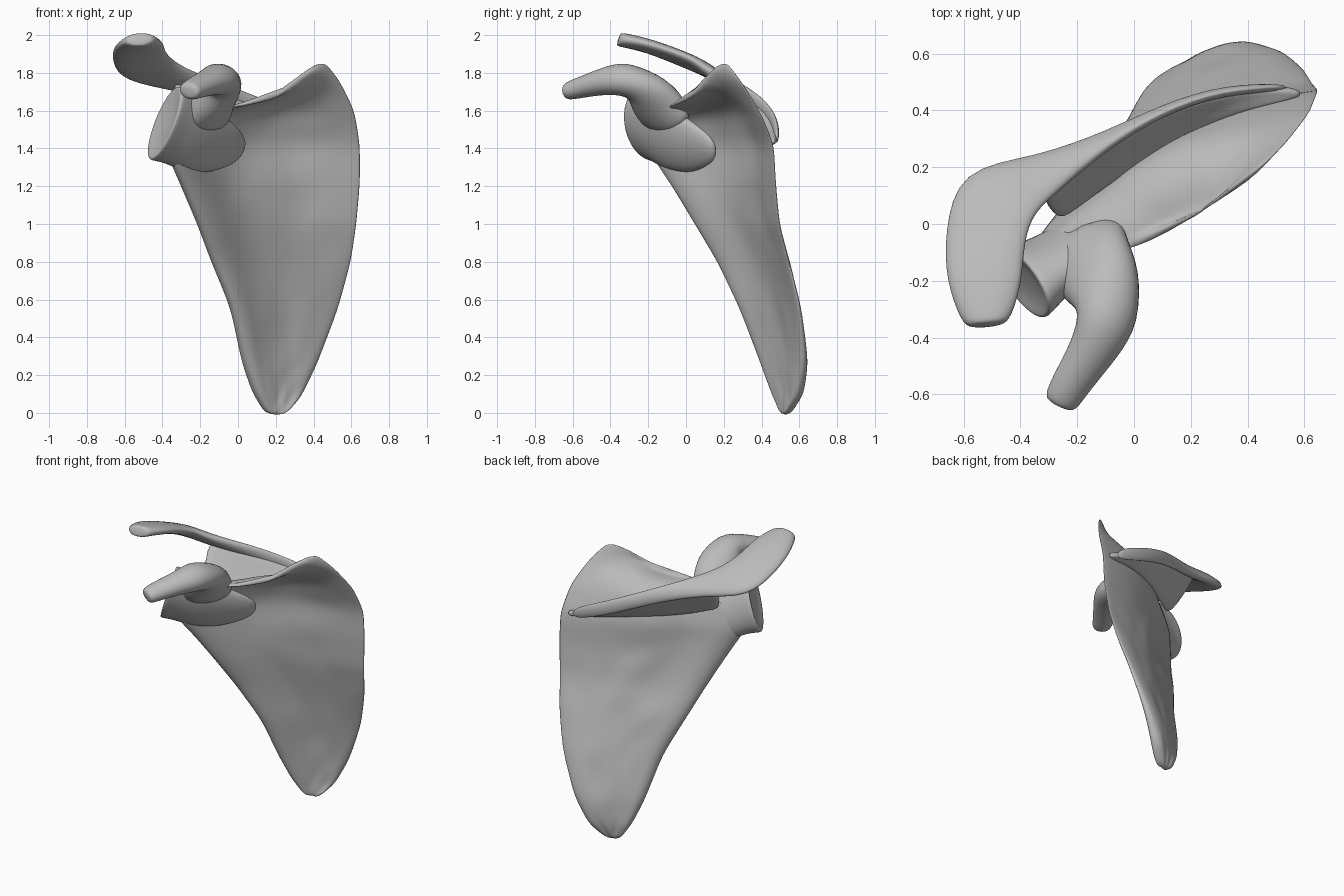
import bpy, bmesh, random
from mathutils import Vector as V
from math import sin, cos, pi

random.seed(4)
if "Cube" in bpy.data.objects:
    bpy.data.objects.remove(bpy.data.objects["Cube"])

bone = bpy.data.materials.new("bone_grey")
bone.use_nodes = True
GREY = (0.5, 0.5, 0.5, 1)
bone.diffuse_color = GREY
bone.node_tree.nodes["Principled BSDF"].inputs["Base Color"].default_value = GREY


def loft(name, rings, levels=2):
    """Skin a list of equal rings, cap both ends and round the result."""
    bm = bmesh.new()
    loops = [[bm.verts.new(p) for p in ring] for ring in rings]
    for a, b in zip(loops, loops[1:]):
        for i in range(len(a)):
            j = (i + 1) % len(a)
            bm.faces.new((a[i], a[j], b[j], b[i]))
    bm.faces.new(loops[0])
    bm.faces.new(loops[-1])
    bmesh.ops.recalc_face_normals(bm, faces=bm.faces)
    mesh = bpy.data.meshes.new(name)
    bm.to_mesh(mesh)
    bm.free()
    mesh.materials.append(bone)
    obj = bpy.data.objects.new(name, mesh)
    bpy.context.collection.objects.link(obj)
    sub = obj.modifiers.new("rounding", "SUBSURF")
    sub.levels = sub.render_levels = levels
    mesh.shade_smooth()
    return obj


def between(rows):
    """Insert a halfway row between neighbouring rows."""
    out = [rows[0]]
    for a, b in zip(rows, rows[1:]):
        out += [tuple((p + q) / 2 for p, q in zip(a, b)), b]
    return out


def oval(c, u, v, n=10):
    return [c + u * cos(2 * pi * i / n) + v * sin(2 * pi * i / n) for i in range(n)]


# Blade rows: lateral border, medial border, lateral and inner thickness, backward bow
rows = [(V((.15, .52, -.01)), V((.24, .54, -.01)), .025, .025, 0),
        (V((.08, .47, .11)), V((.33, .605, .09)), .045, .04, .01),
        (V((.025, .41, .27)), V((.42, .635, .27)), .055, .04, .02),
        (V((-.035, .30, .55)), V((.53, .605, .55)), .06, .025, .045),
        (V((-.14, .18, .80)), V((.60, .545, .80)), .065, .018, .06),
        (V((-.215, .06, 1.0)), V((.63, .495, 1.0)), .07, .014, .08),
        (V((-.30, -.06, 1.2)), V((.65, .475, 1.22)), .08, .012, .105),
        (V((-.37, -.17, 1.36)), V((.65, .465, 1.42)), .085, .012, .145),
        (V((-.29, -.14, 1.52)), V((.62, .39, 1.6)), .07, .012, .125),
        (V((-.13, -.11, 1.6)), V((.54, .29, 1.76)), .04, .012, .05),
        (V((.02, -.065, 1.64)), V((.435, .19, 1.89)), .02, .012, -.03)]
back = V((-.55, .8, .2)).normalized()
steps = 10


def blade_ring(row, k, count):
    lat, med, thick, thin, bow = row
    sides = ([], [])
    for i in range(steps + 1):
        u = i / steps
        half = thin + (thick - thin) * max(0, 1 - u * 2.8) ** 1.2
        half *= .5 if i in (0, steps) else 1
        mid = lat.lerp(med, u) + back * bow * sin(pi * u)
        mid.z -= .07 * sin(pi * u) * max(0, k / count - .85) / .15
        for side, s in zip(sides, (-1, 1)):
            wobble = random.gauss(0, .005) if 2 < i < steps else 0
            side.append(mid + back * (s * half + wobble))
    return sides[0] + sides[1][::-1]


rows = between(rows)
loft("blade", [blade_ring(r, k, len(rows) - 1) for k, r in enumerate(rows)])

# Spine: a curved wall rising from the back of the blade (base, crest, bow of the wall)
stations = [(V((.60, .45, 1.42)), V((.59, .475, 1.44)), 0),
            (V((.44, .41, 1.45)), V((.46, .49, 1.47)), 0),
            (V((.29, .365, 1.46)), V((.30, .475, 1.54)), .01),
            (V((.09, .26, 1.47)), V((.10, .405, 1.63)), .02),
            (V((-.09, .14, 1.48)), V((-.10, .305, 1.71)), .02),
            (V((-.22, .04, 1.51)), V((-.25, .235, 1.75)), .02),
            (V((-.28, .0, 1.52)), V((-.37, .19, 1.78)), .0)]
along = V((-.85, -.45, .2)).normalized()


def spine_ring(base, crest, bow):
    n = along.cross(crest - base).normalized()
    mid = base.lerp(crest, .55) + V((.3, .3, -1)) * bow
    pts = [(base, .025), (mid, .02), (crest, .025)]
    return [p + n * t for p, t in pts] + [p - n * t for p, t in pts[::-1]]


loft("spine_ridge", [spine_ring(*s) for s in stations])

# Crest lip and acromion: flattened hook given by its outer and inner edges
edges = [(V((.56, .49, 1.42)), V((.54, .47, 1.47))),
         (V((.32, .49, 1.50)), V((.31, .46, 1.57))),
         (V((.10, .42, 1.59)), V((.10, .385, 1.66))),
         (V((-.10, .325, 1.66)), V((-.10, .26, 1.74))),
         (V((-.35, .235, 1.72)), V((-.27, .11, 1.81))),
         (V((-.62, .2, 1.765)), V((-.35, .04, 1.87))),
         (V((-.67, -.03, 1.86)), V((-.385, -.06, 1.91))),
         (V((-.665, -.2, 1.935)), V((-.39, -.2, 1.955))),
         (V((-.61, -.345, 1.97)), V((-.43, -.33, 1.98))),
         (V((-.58, -.365, 1.975)), V((-.46, -.355, 1.98)))]


def plate_ring(a, b):
    up = V((0, .3, 1)) * .036
    q, r = a.lerp(b, .25), a.lerp(b, .75)
    return [a - up * .4, q - up, r - up, b - up * .4,
            b + up * .4, r + up, q + up, a + up * .4]


loft("acromion", [plate_ring(*e) for e in edges])

# Glenoid socket and neck: shallow oval cup tapering into the blade (centre, height, width)
u, v = V((.07, -.01, .205)), V((.065, -.13, .02))
neck = [(V((-.375, -.2, 1.535)), .55, .55), (V((-.395, -.21, 1.535)), .97, .97),
        (V((-.385, -.205, 1.535)), 1.03, 1.05), (V((-.32, -.165, 1.51)), .95, .85),
        (V((-.23, -.10, 1.46)), .95, .7), (V((-.10, .02, 1.41)), .75, .45),
        (V((.04, .16, 1.39)), .3, .2)]
loft("glenoid_neck", [oval(c, u * h, v * w) for c, h, w in neck])

# Coracoid: bent finger on a broad root, as centre, half width, half height
path = [(V((-.18, -.03, 1.50)), .17, .08),
        (V((-.16, -.13, 1.60)), .18, .1),
        (V((-.10, -.215, 1.72)), .15, .11),
        (V((-.085, -.33, 1.775)), .12, .1),
        (V((-.14, -.44, 1.755)), .09, .075),
        (V((-.215, -.55, 1.725)), .075, .06),
        (V((-.255, -.62, 1.705)), .068, .052),
        (V((-.265, -.64, 1.70)), .05, .038)]
rings = []
for i, (c, w, h) in enumerate(path):
    d = (path[min(i + 1, 7)][0] - path[max(i - 1, 0)][0]).normalized()
    side = d.cross(V((0, -.5, 1))).normalized()
    rings.append(oval(c, side * w, side.cross(d) * h))
loft("coracoid", rings)
